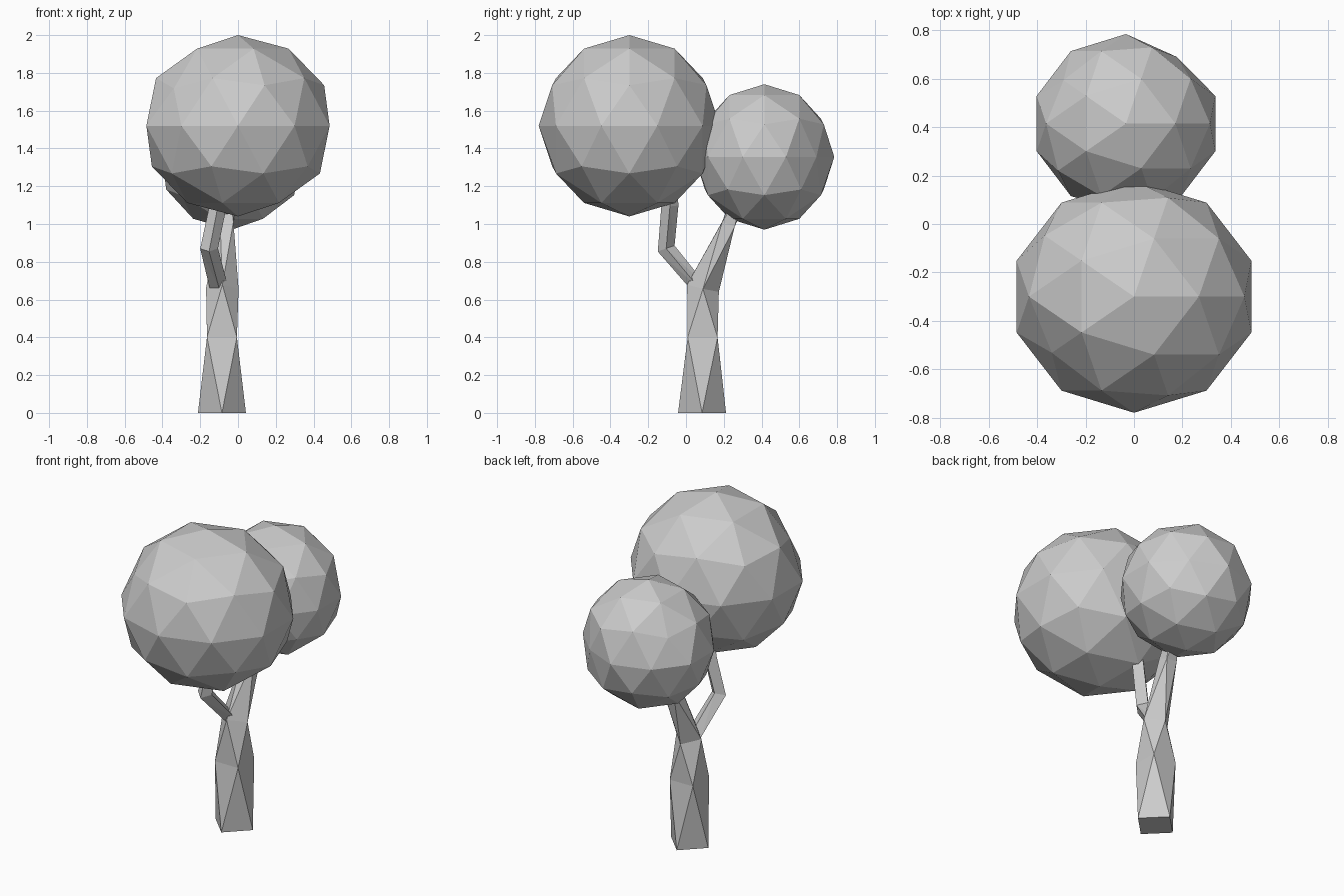
import bpy, bmesh, math
from mathutils import Vector

if "Cube" in bpy.data.objects:
    bpy.data.objects.remove(bpy.data.objects["Cube"])


def limb(name, path, twist):
    """Four-sided faceted tube; path = (x, y, z, radius); twist turns each ring 45 degrees."""
    bm = bmesh.new()
    pts = [Vector(p[:3]) for p in path]
    rings = []
    for i, p in enumerate(pts):
        if i == 0:
            d = Vector((0, 0, 1))
        else:
            d = (pts[min(i + 1, len(pts) - 1)] - pts[i - 1]).normalized()
        rot = Vector((0, 0, 1)).rotation_difference(d)
        off = math.radians(45 * i if twist else 0)
        ring = []
        for k in range(4):
            a = off + k * math.pi / 2
            ring.append(bm.verts.new(p + rot @ Vector((math.cos(a), math.sin(a), 0)) * path[i][3]))
        rings.append(ring)
    for a, b in zip(rings, rings[1:]):
        for k in range(4):
            n = (k + 1) % 4
            bm.faces.new((a[k], a[n], b[k]))
            bm.faces.new((a[n], b[n], b[k]))
    bm.faces.new(rings[0][::-1])
    bm.faces.new(rings[-1])
    bmesh.ops.recalc_face_normals(bm, faces=bm.faces)
    finish(name, bm)


def crown(name, centre, radii, dents):
    """Low-poly leaf ball with a few corners pressed flat."""
    bm = bmesh.new()
    bmesh.ops.create_icosphere(bm, subdivisions=2, radius=1)
    for d in dents:
        v = max(bm.verts, key=lambda w: w.co.dot(Vector(d)))
        v.co *= 0.92
    for v in bm.verts:
        v.co = Vector(c + r * q for c, r, q in zip(centre, radii, v.co))
    finish(name, bm)


def finish(name, bm):
    mesh = bpy.data.meshes.new(name)
    bm.to_mesh(mesh)
    bm.free()
    bpy.context.collection.objects.link(bpy.data.objects.new(name, mesh))


# Trunk leaning back into the rear crown
limb("trunk", [(-.085, .085, 0, .127), (-.085, .088, .4, .112),
               (-.083, .09, .66, .086), (-.06, .225, 1.0, .05),
               (-.05, .31, 1.2, .04)], True)

# Bent side branch carrying the front crown
limb("side_branch", [(-.1, .07, .66, .05), (-.153, -.105, .87, .047),
                     (-.105, -.085, 1.1, .045), (-.09, -.09, 1.25, .04)], False)

# Leaf crowns
crown("front_crown", (0, -.3, 1.52), (.51, .48, .48), [(-.69, -.5, .53)])
crown("rear_crown", (-.033, .415, 1.355), (.388, .37, .385),
      [(.588, .809, 0), (-.724, .526, .447)])
